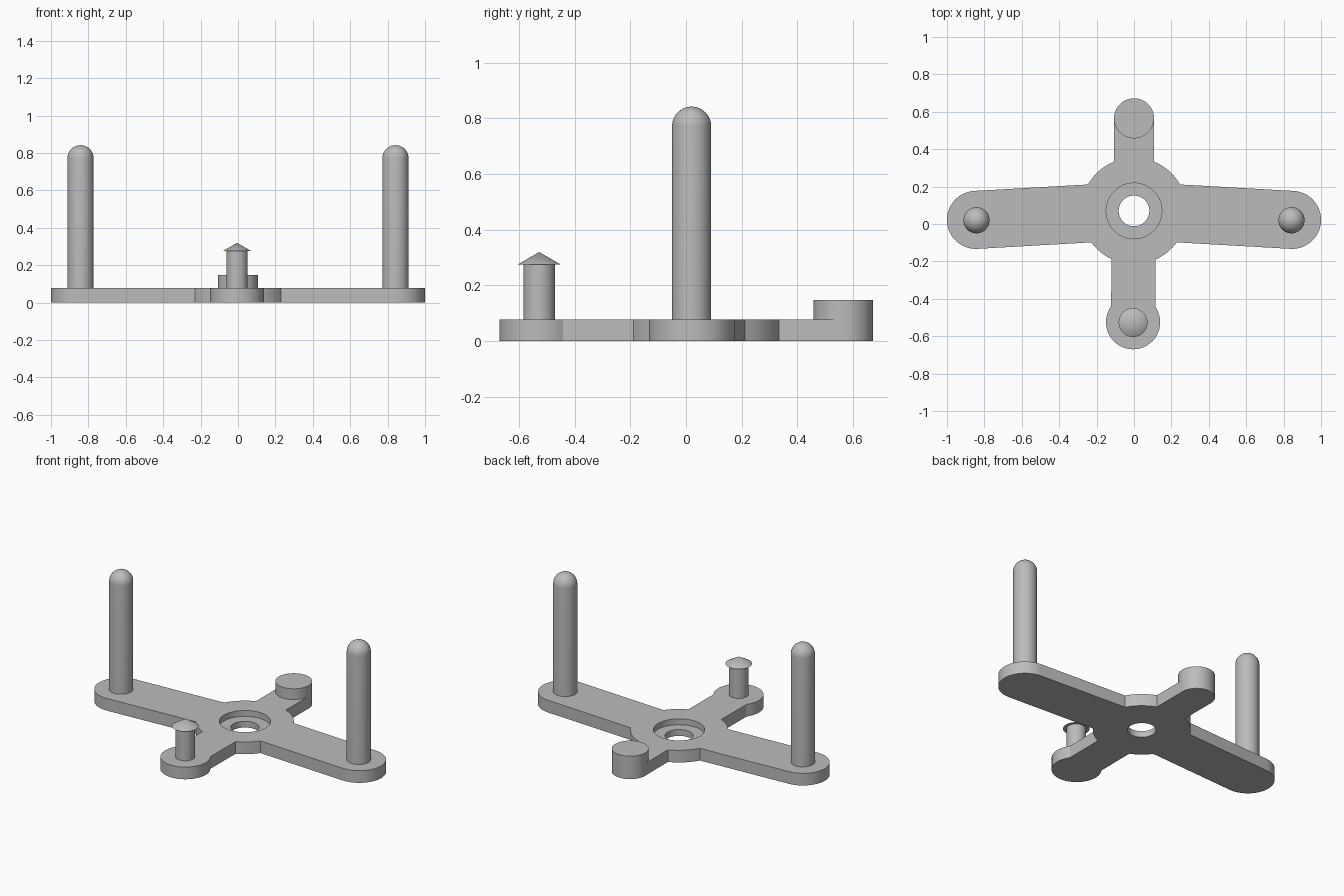
import bpy, bmesh
from math import pi, sin, cos, asin, sqrt, atan2, tau, radians
from mathutils import Vector

cube = bpy.data.objects.get("Cube")
if cube:
    bpy.data.objects.remove(cube, do_unlink=True)

grey = bpy.data.materials.new("matte grey")
grey.use_nodes = True
grey.diffuse_color = (0.5, 0.5, 0.5, 1)
grey.node_tree.nodes["Principled BSDF"].inputs["Base Color"].default_value = (0.5, 0.5, 0.5, 1)

THICK = 0.078
HUB = Vector((0, 0.07))
HUB_R = 0.284


def finish(name, bm, location=(0, 0, 0)):
    bmesh.ops.recalc_face_normals(bm, faces=bm.faces)
    mesh = bpy.data.meshes.new(name)
    bm.to_mesh(mesh)
    bm.free()
    mesh.materials.append(grey)
    obj = bpy.data.objects.new(name, mesh)
    obj.location = location
    bpy.context.collection.objects.link(obj)
    return obj


def smooth(obj):
    bpy.ops.object.select_all(action='DESELECT')
    obj.select_set(True)
    bpy.context.view_layer.objects.active = obj
    bpy.ops.object.shade_smooth_by_angle(angle=radians(30))


def lathe(name, profile, location, steps=48):
    """Revolve (radius, height) points around a vertical axis."""
    bm = bmesh.new()
    verts = [bm.verts.new((r, 0, z)) for r, z in profile]
    edges = [bm.edges.new(pair) for pair in zip(verts, verts[1:])]
    bmesh.ops.spin(bm, geom=verts + edges, cent=(0, 0, 0), axis=(0, 0, 1),
                   angle=tau, steps=steps, use_duplicate=False)
    bmesh.ops.remove_doubles(bm, verts=bm.verts, dist=1e-5)
    return finish(name, bm, location)


def arc(centre, radius, start, end, steps):
    return [centre + radius * Vector((cos(a), sin(a)))
            for a in (start + (end - start) * i / steps for i in range(steps + 1))]


# Base plate outline: round hub with four round-ended arms, counter-clockwise
# Each arm: end centre, half width, end radius
arms = [
    (Vector((0.845, 0.022)), 0.155, 0.155),
    (Vector((0, 0.565)), 0.106, 0.107),
    (Vector((-0.845, 0.022)), 0.155, 0.155),
    (Vector((-0.005, -0.525)), 0.118, 0.145),
]
outline = []
for i, (end, half, radius) in enumerate(arms):
    d = end - HUB
    heading = atan2(d.y, d.x)
    sweep = pi - asin(half / radius)
    outline += arc(end, radius, heading - sweep, heading + sweep, 32)
    # hub arc running to the next arm
    nxt, nxt_half, _ = arms[(i + 1) % len(arms)]
    n = nxt - HUB
    a0 = heading + asin(half / HUB_R)
    a1 = atan2(n.y, n.x) - asin(nxt_half / HUB_R)
    outline += arc(HUB, HUB_R, a0, a0 + (a1 - a0) % tau, 8)

bm = bmesh.new()
bottom = bm.faces.new([bm.verts.new((p.x, p.y, 0)) for p in outline])
top = bmesh.ops.extrude_face_region(bm, geom=[bottom], use_keep_orig=True)
bmesh.ops.translate(bm, vec=(0, 0, THICK),
                    verts=[v for v in top["geom"] if isinstance(v, bmesh.types.BMVert)])
plate = finish("base_plate", bm)

# Stepped centre hole
cutter = lathe("hole_cutter", [(0, -0.1), (0.082, -0.1), (0.082, 0.04),
                               (0.149, 0.04), (0.149, 0.2), (0, 0.2)],
               (HUB.x, HUB.y, 0))
cutter.hide_render = True
cut = plate.modifiers.new("centre_hole", 'BOOLEAN')
cut.operation = 'DIFFERENCE'
cut.solver = 'EXACT'
cut.object = cutter
bpy.context.view_layer.objects.active = plate
bpy.ops.object.modifier_apply(modifier=cut.name)
bpy.data.objects.remove(cutter, do_unlink=True)
smooth(plate)

# Tall round-topped pins on the side arms
PIN_R, PIN_TOP = 0.07, 0.842
dome = [(PIN_R * cos(i * pi / 20), PIN_TOP - PIN_R + PIN_R * sin(i * pi / 20))
        for i in range(10)] + [(0, PIN_TOP)]
for side, x in (("left", 0.842), ("right", -0.842)):
    smooth(lathe(side + "_pin", [(PIN_R, THICK)] + dome, (x, 0.02, 0)))

# Short peg with a conical cap on the front arm
smooth(lathe("front_peg", [(0.057, THICK), (0.057, 0.275), (0.077, 0.275), (0, 0.32)],
             (-0.005, -0.527, 0)))

# Raised round boss on the back arm
smooth(lathe("back_boss", [(0, THICK - 0.01), (0.107, THICK - 0.01), (0.107, 0.147), (0, 0.147)],
             (0, 0.565, 0), steps=64))
